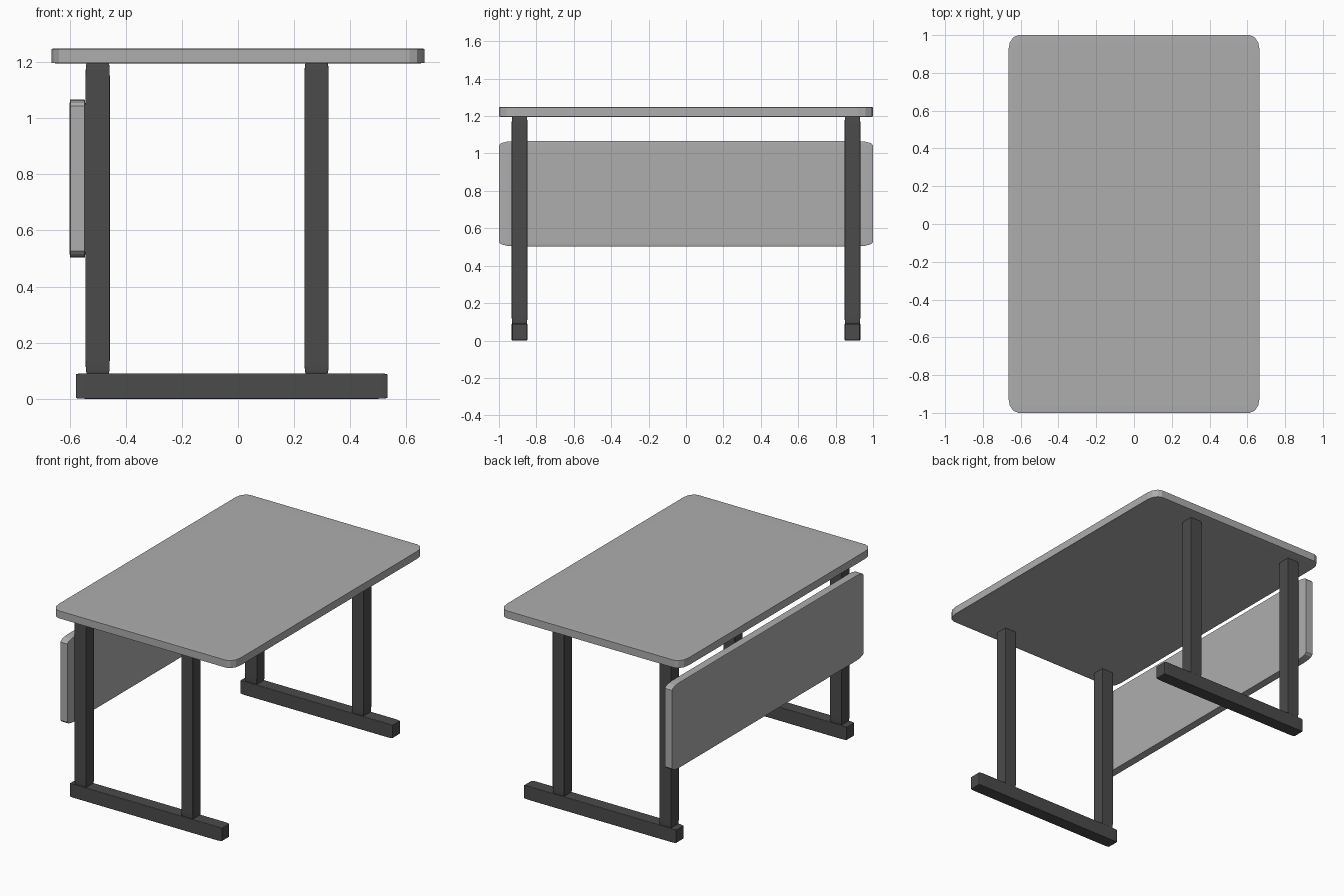
import bpy, bmesh
from mathutils import Vector

if "Cube" in bpy.data.objects:
    bpy.data.objects.remove(bpy.data.objects["Cube"])


def rounded_box(name, lo, hi, color, offset=0.04):
    """Unit cube with rounded edges, stretched to fill lo..hi."""
    lo, hi = Vector(lo), Vector(hi)
    bm = bmesh.new()
    bmesh.ops.create_cube(bm, size=1)
    bmesh.ops.bevel(bm, geom=bm.edges[:], offset=offset, segments=3,
                    profile=0.5, affect='EDGES')
    bmesh.ops.scale(bm, vec=hi - lo, verts=bm.verts)
    bmesh.ops.translate(bm, vec=(lo + hi) / 2, verts=bm.verts)
    mesh = bpy.data.meshes.new(name)
    bm.to_mesh(mesh)
    bm.free()
    mesh.materials.append(color)
    obj = bpy.data.objects.new(name, mesh)
    bpy.context.collection.objects.link(obj)
    return obj


def material(name, value):
    mat = bpy.data.materials.new(name)
    mat.diffuse_color = (value, value, value, 1)
    mat.use_nodes = True
    mat.node_tree.nodes["Principled BSDF"].inputs["Base Color"].default_value = mat.diffuse_color
    return mat


light = material("light_grey", 0.42)
dark = material("dark_grey", 0.07)

# Desk top and modesty panel
rounded_box("desk_top", (-0.665, -1, 1.195), (0.665, 1, 1.249), light)
rounded_box("modesty_panel", (-0.6, -1, 0.504), (-0.544, 1, 1.066), light)

# Two side frames: a foot bar with two uprights
for side, y in (("front", -0.89), ("back", 0.89)):
    y0, y1 = y - 0.042, y + 0.042
    rounded_box(side + "_foot", (-0.578, y0, 0), (0.532, y1, 0.091), dark)
    for end, x in (("left", -0.5), ("right", 0.28)):
        rounded_box(f"{side}_{end}_leg", (x - 0.043, y0, 0.091),
                    (x + 0.043, y1, 1.196), dark)
